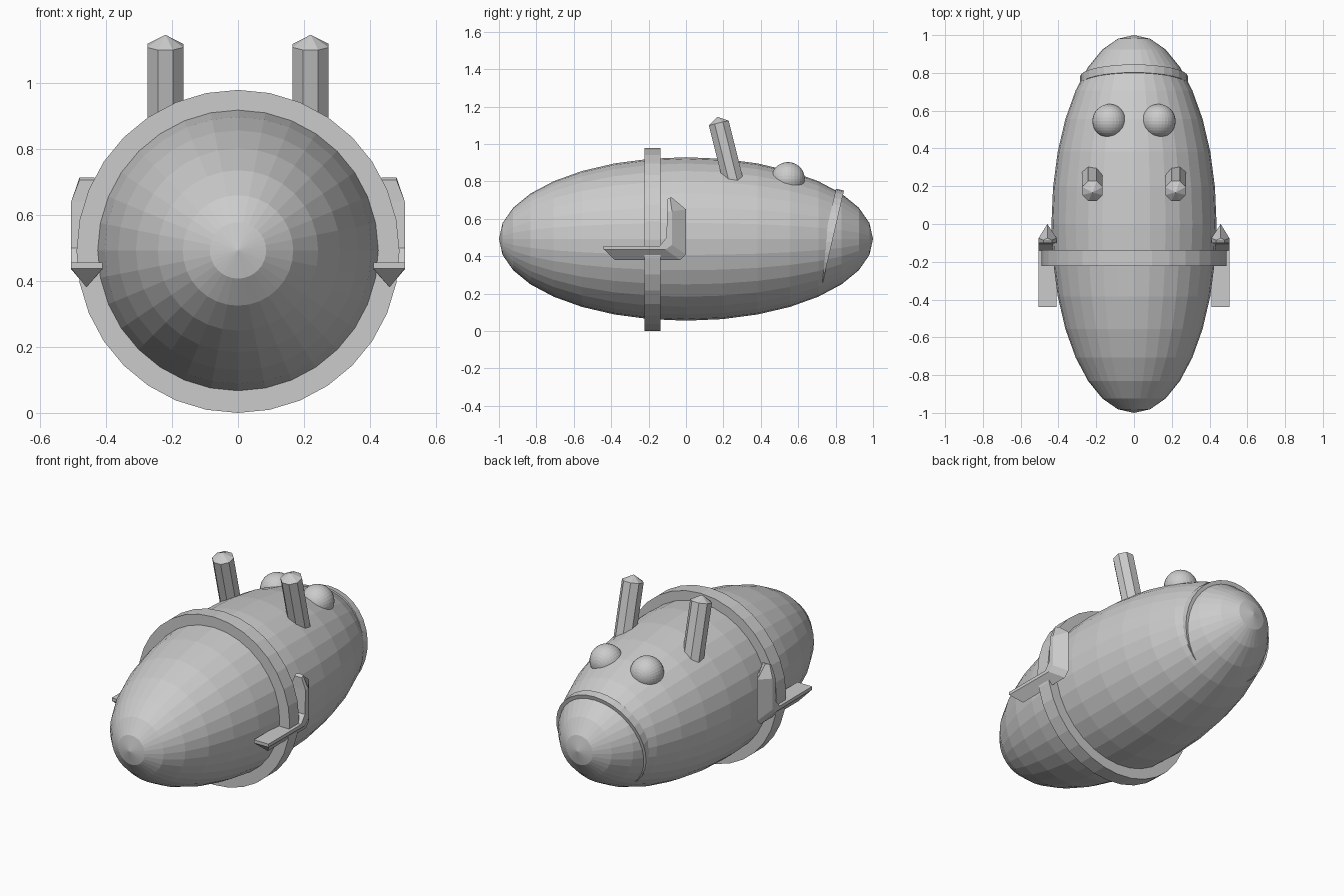
import bpy, bmesh, math
from mathutils import Matrix, Vector

if "Cube" in bpy.data.objects:
    bpy.data.objects.remove(bpy.data.objects["Cube"])

CZ = 0.492  # height of the body axis


def make_object(name, bm):
    bmesh.ops.recalc_face_normals(bm, faces=bm.faces)
    mesh = bpy.data.meshes.new(name)
    bm.to_mesh(mesh)
    bm.free()
    obj = bpy.data.objects.new(name, mesh)
    bpy.context.collection.objects.link(obj)
    return obj


def ellipsoid(name, centre, radii):
    # Poles lie along the y axis
    bm = bmesh.new()
    m = (Matrix.Translation(centre) @ Matrix.Diagonal((*radii, 1))
         @ Matrix.Rotation(math.pi / 2, 4, 'X'))
    bmesh.ops.create_uvsphere(bm, u_segments=32, v_segments=16, radius=1, matrix=m)
    return make_object(name, bm)


def lathe(name, profile, steps, matrix, closed=False):
    # Spins (radius, height) points around z, then places the result
    bm = bmesh.new()
    rings = []
    for r, h in profile:
        ring = []
        for i in range(steps):
            a = 2 * math.pi * i / steps
            ring.append(bm.verts.new(matrix @ Vector((r * math.cos(a), r * math.sin(a), h))))
        rings.append(ring)
    pairs = list(zip(rings, rings[1:]))
    if closed:
        pairs.append((rings[-1], rings[0]))
    for a, b in pairs:
        for i in range(steps):
            j = (i + 1) % steps
            bm.faces.new((a[i], a[j], b[j], b[i]))
    bmesh.ops.remove_doubles(bm, verts=bm.verts, dist=1e-5)
    return make_object(name, bm)


# Body
ellipsoid("body", (0, 0, CZ), (0.437, 1.0, 0.437))

# Raised band around the body
lathe("body_band", [(0.42, -0.043), (0.489, -0.043), (0.489, 0.043), (0.42, 0.043)], 32,
      Matrix.Translation((0, -0.18, 0.489)) @ Matrix.Rotation(math.pi / 2, 4, 'X'), closed=True)

# Tilted disc whose rim forms the mouth line
lathe("mouth_rim", [(0, -0.022), (0.286, -0.022), (0.286, 0.022), (0, 0.022)], 32,
      Matrix.Translation((0, 0.759, 0.477)) @ Matrix.Rotation(math.radians(-103), 4, 'X'))


def foot(name, side):
    # Each station: plate face, plate edge and keel as (y, z), then plate x limits
    stations = [
        ((-0.44, 0.455), (-0.44, 0.437), (-0.38, 0.38), 0.41, 0.505),
        ((-0.14, 0.455), (-0.11, 0.435), (-0.03, 0.38), 0.41, 0.505),
        ((-0.105, 0.50), (-0.075, 0.46), (0.0, 0.41), 0.41, 0.505),
        ((-0.10, 0.64), (-0.075, 0.64), (0.0, 0.65), 0.41, 0.505),
        ((-0.10, 0.705), (-0.085, 0.713), (-0.075, 0.713), 0.435, 0.48),
    ]
    bm = bmesh.new()
    rows = []
    for face, edge, keel, x0, x1 in stations:
        pts = [(x0, *face), (x1, *face), (x1, *edge), (0.459, *keel), (x0, *edge)]
        rows.append([bm.verts.new((side * x, y, z)) for x, y, z in pts])
    for a, b in zip(rows, rows[1:]):
        for i in range(5):
            j = (i + 1) % 5
            bm.faces.new((a[i], a[j], b[j], b[i]))
    for row in (rows[0], rows[-1]):
        bm.faces.new((row[0], row[1], row[2], row[4]))
        bm.faces.new((row[4], row[2], row[3]))
    return make_object(name, bm)


for side, label in ((-1, "left"), (1, "right")):
    # Eyes
    ellipsoid(label + "_eye", (side * 0.13, 0.545, 0.813), (0.09, 0.09, 0.09))
    # Leaning eight-sided horns with pointed tops
    place = (Matrix.Translation((side * 0.22, 0.175, 1.112))
             @ Matrix.Rotation(math.radians(14), 4, 'X')
             @ Matrix.Rotation(math.radians(22.5), 4, 'Z'))
    lathe(label + "_horn", [(0, -0.38), (0.059, -0.38), (0.059, 0), (0, 0.034)], 8, place)
    # Bent side foot
    foot(label + "_side_foot", side)
